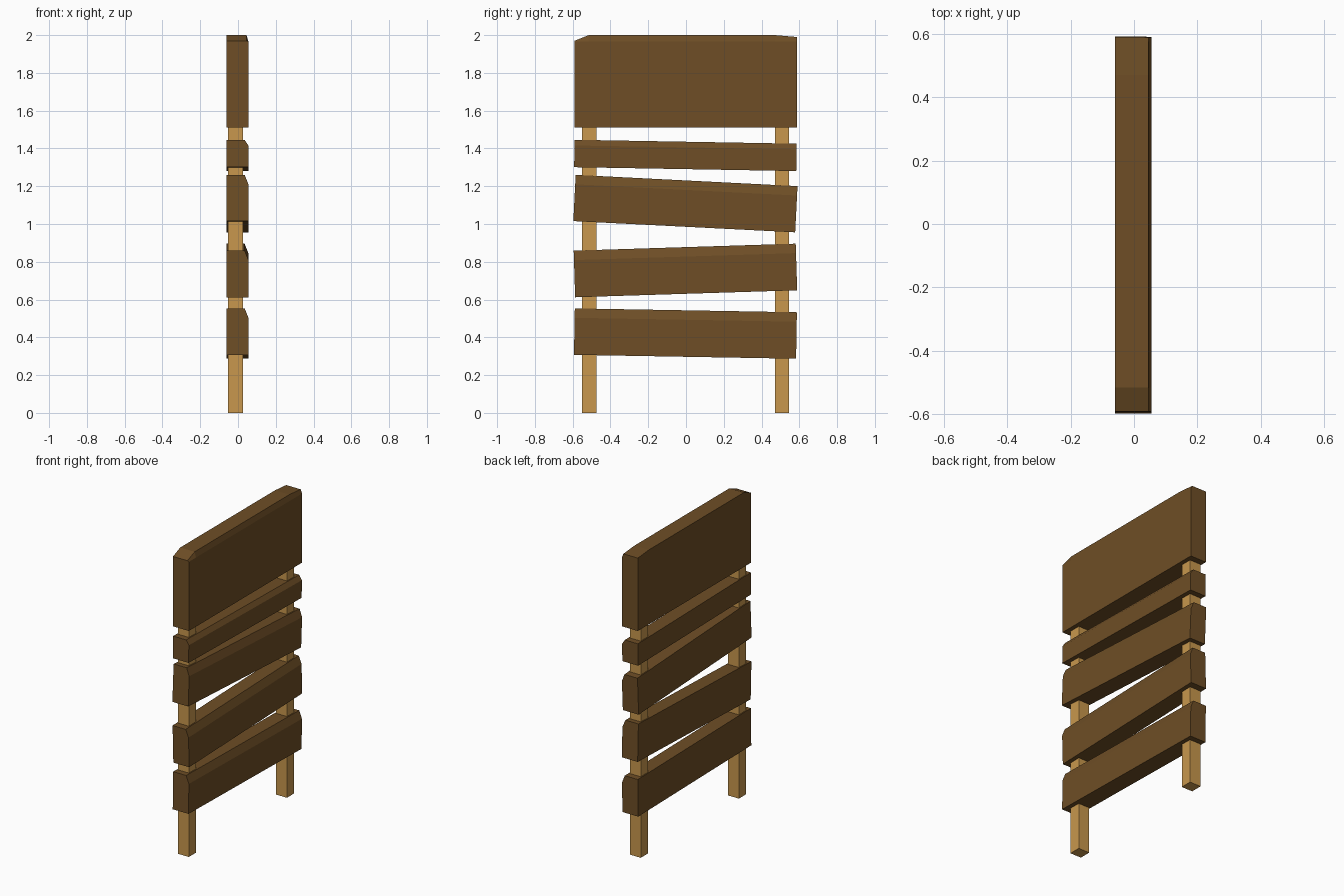
import bpy
from math import radians

if "Cube" in bpy.data.objects:
    bpy.data.objects.remove(bpy.data.objects["Cube"])


def material(name, color):
    mat = bpy.data.materials.new(name)
    mat.diffuse_color = color
    mat.use_nodes = True
    mat.node_tree.nodes["Principled BSDF"].inputs["Base Color"].default_value = mat.diffuse_color
    return mat


dark_wood = material("dark_wood", (0.156, 0.076, 0.019, 1))
light_wood = material("light_wood", (0.578, 0.310, 0.074, 1))


def loft(name, sections, mat):
    """Closed solid through matching rings of points, capped at both ends."""
    n = len(sections[0])
    verts = [p for ring in sections for p in ring]
    faces = [tuple(range(n))[::-1], tuple(range(len(verts) - n, len(verts)))]
    for s in range(len(sections) - 1):
        a, b = s * n, (s + 1) * n
        for i in range(n):
            j = (i + 1) % n
            faces.append((a + i, a + j, b + j, b + i))
    mesh = bpy.data.meshes.new(name)
    mesh.from_pydata(verts, [], faces)
    mesh.materials.append(mat)
    obj = bpy.data.objects.new(name, mesh)
    bpy.context.collection.objects.link(obj)
    return obj


# Slats: bevelled cross-section swept along y, each slightly tilted
def slat(name, z, height, bevel, tilt):
    h = height / 2
    profile = [(-0.06, -h), (-0.06, h), (0.035, h), (0.055, h - bevel), (0.055, -h)]
    rings = [[(x, y, pz) for x, pz in profile] for y in (-0.588, 0.588)]
    obj = loft(name, rings, dark_wood)
    obj.location = (0, -0.003, z)
    obj.rotation_euler.x = radians(tilt)


slat("bottom_slat", 0.420, 0.246, 0.05, -1.0)
slat("lower_slat", 0.754, 0.247, 0.05, 1.8)
slat("middle_slat", 1.108, 0.245, 0.05, -2.9)
slat("narrow_slat", 1.363, 0.145, 0.03, -1.0)

# Head board: clipped top corners, thin bevel along one top edge
outline = [(-0.59, 1.51), (0.587, 1.51), (0.587, 1.99), (0.47, 2.0), (-0.515, 2.0), (-0.59, 1.97)]
rings = [[(-0.06, y, z) for y, z in outline],
         [(0.045, y, z) for y, z in outline],
         [(0.055, y, min(z, 1.965)) for y, z in outline]]
loft("head_board", rings, dark_wood)

# Posts
for name, y in (("left_post", -0.512), ("right_post", 0.508)):
    square = [(-0.053, y - 0.038), (0.027, y - 0.038), (0.027, y + 0.038), (-0.053, y + 0.038)]
    loft(name, [[(x, py, z) for x, py in square] for z in (0, 1.6)], light_wood)
